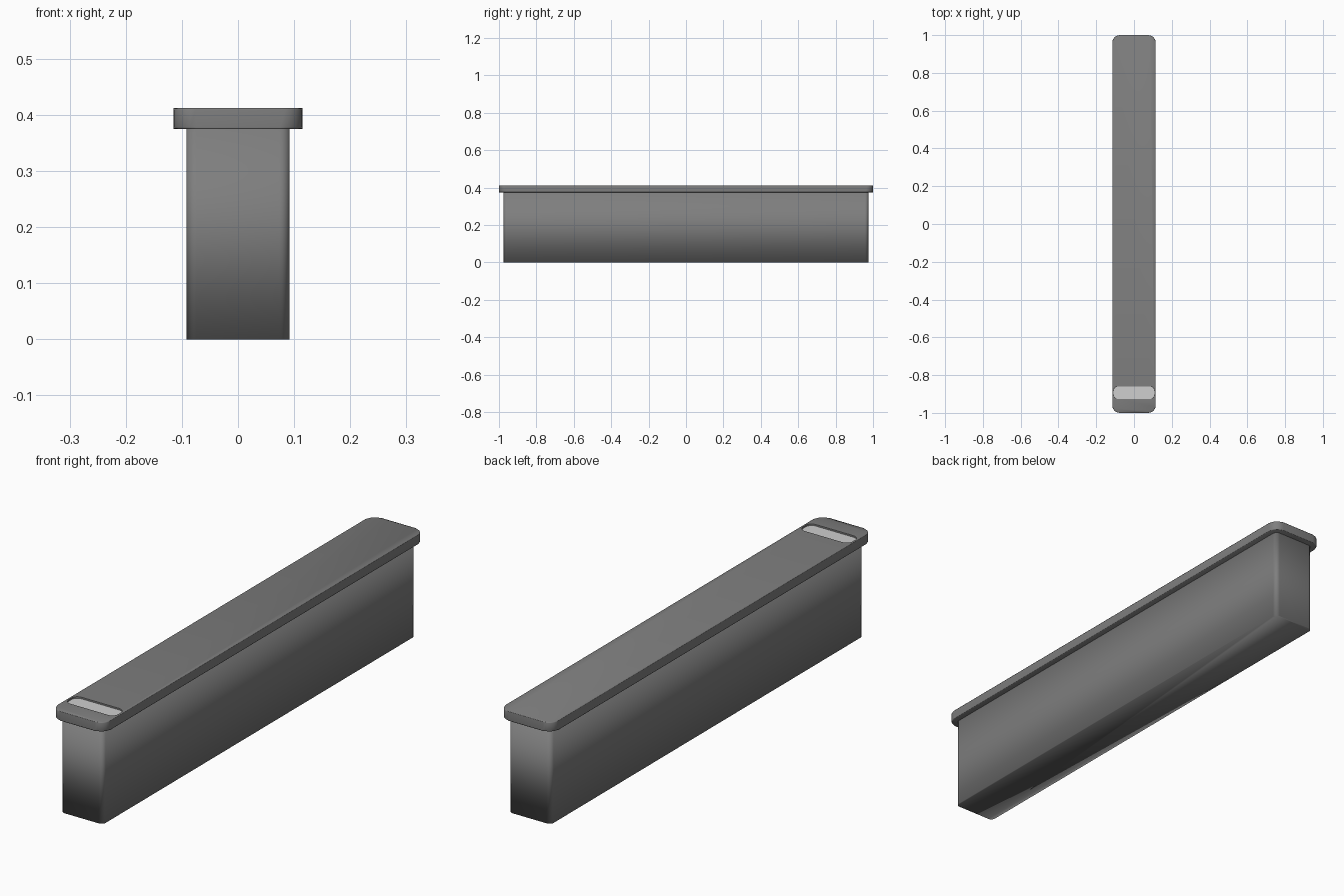
import bpy, bmesh, math

if "Cube" in bpy.data.objects:
    bpy.data.objects.remove(bpy.data.objects["Cube"])


def material(name, v):
    m = bpy.data.materials.new(name)
    m.diffuse_color = (v, v, v, 1)
    m.use_nodes = True
    m.node_tree.nodes["Principled BSDF"].inputs["Base Color"].default_value = m.diffuse_color
    return m


grey = material("dark grey", 0.21)
pale = material("pale grey", 0.62)


def rounded_slab(name, hx, hy, z0, z1, r, mat, cy=0.0, seg=6, bevel=0.0):
    """Rounded rectangle extruded from z0 to z1."""
    pts = []
    for k, (sx, sy) in enumerate([(1, 1), (-1, 1), (-1, -1), (1, -1)]):
        for i in range(seg + 1):
            a = math.pi / 2 * (k + i / seg)
            pts.append((sx * (hx - r) + r * math.cos(a),
                        cy + sy * (hy - r) + r * math.sin(a)))
    bm = bmesh.new()
    low = [bm.verts.new((x, y, z0)) for x, y in pts]
    top = [bm.verts.new((x, y, z1)) for x, y in pts]
    bm.faces.new(low[::-1])
    bm.faces.new(top)
    n = len(pts)
    for i in range(n):
        j = (i + 1) % n
        bm.faces.new((low[i], low[j], top[j], top[i]))
    if bevel:
        rims = [e for e in bm.edges if abs(e.verts[0].co.z - e.verts[1].co.z) < 1e-6]
        bmesh.ops.bevel(bm, geom=rims, offset=bevel, segments=2, affect='EDGES', profile=0.5)
    me = bpy.data.meshes.new(name)
    bm.to_mesh(me)
    bm.free()
    me.materials.append(mat)
    ob = bpy.data.objects.new(name, me)
    bpy.context.collection.objects.link(ob)
    return ob


def smooth(ob, angle):
    bpy.ops.object.select_all(action='DESELECT')
    ob.select_set(True)
    bpy.context.view_layer.objects.active = ob
    bpy.ops.object.shade_smooth_by_angle(angle=math.radians(angle))


# Deep body, softly shaded around its bottom edge
body = rounded_slab("body", 0.092, 0.975, 0.0, 0.38, 0.018, grey)
for p in body.data.polygons:
    p.use_smooth = True

# Overhanging lid
lid = rounded_slab("lid", 0.115, 1.0, 0.375, 0.412, 0.04, grey, bevel=0.003)

# Shallow slot cut across the lid near the front
cutter = rounded_slab("slot_cutter", 0.108, 0.034, 0.404, 0.43, 0.026, grey, cy=-0.893)
cutter.hide_render = True
cutter.hide_viewport = True
mod = lid.modifiers.new("slot", 'BOOLEAN')
mod.operation = 'DIFFERENCE'
mod.solver = 'EXACT'
mod.object = cutter
bpy.context.view_layer.objects.active = lid
lid.select_set(True)
bpy.ops.object.modifier_apply(modifier="slot")
bpy.data.objects.remove(cutter)
smooth(lid, 50)

# Pale strip lying in the slot
strip = rounded_slab("slot_strip", 0.1075, 0.0335, 0.400, 0.406, 0.026, pale, cy=-0.893)
smooth(strip, 40)
